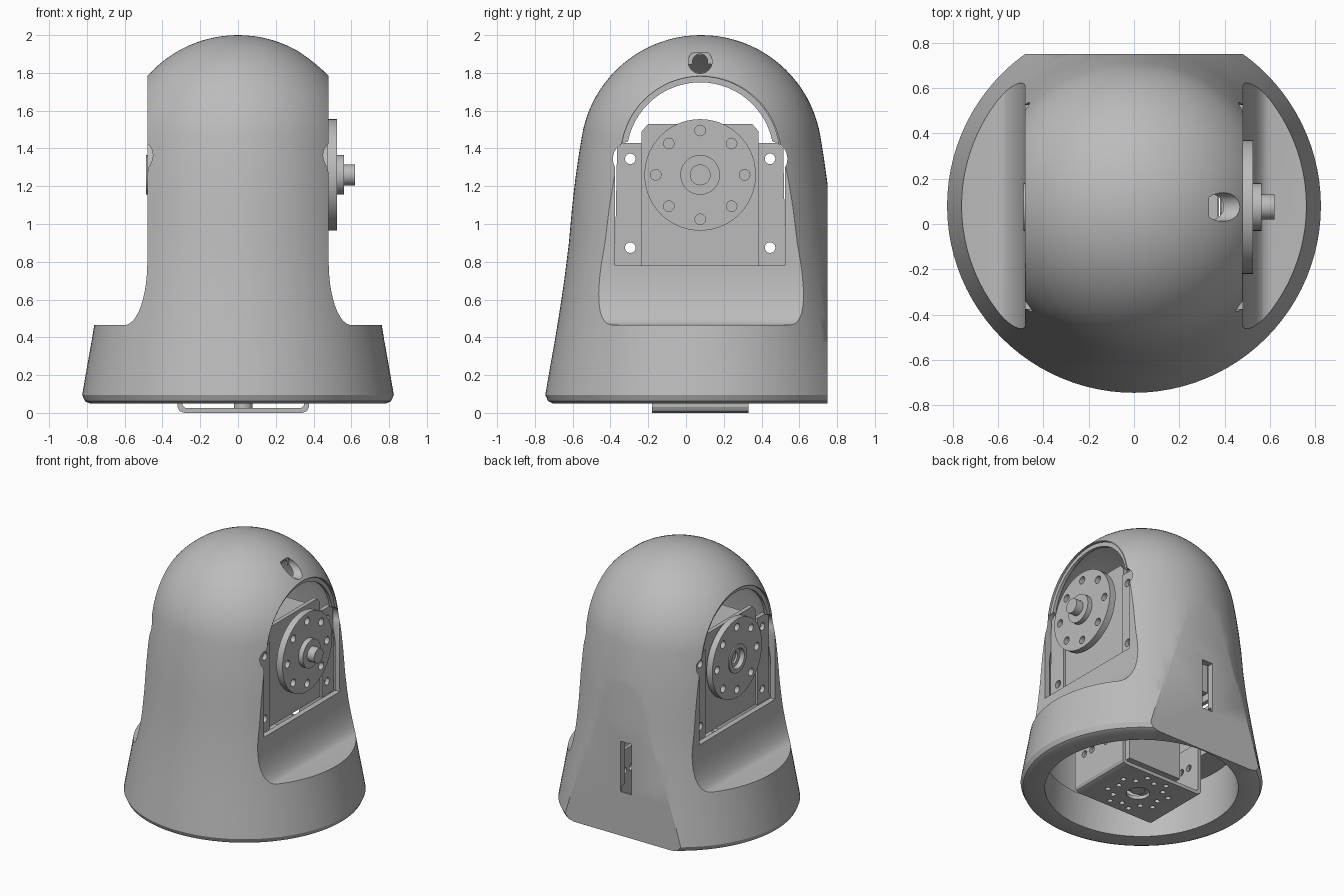
import bpy, bmesh
from math import sin, cos, pi, radians
from mathutils import Matrix

old = bpy.data.objects.get("Cube")
if old:
    bpy.data.objects.remove(old, do_unlink=True)

grey = bpy.data.materials.new("plain grey")
grey.use_nodes = True
GREY = (0.5, 0.5, 0.5, 1)
grey.diffuse_color = GREY
grey.node_tree.nodes["Principled BSDF"].inputs["Base Color"].default_value = GREY

AXIS_Y = 0.08      # vertical axis of the housing
TILT = (0.075, 1.26)  # y, z of the tilt shaft


def finish(name, bm):
    bmesh.ops.recalc_face_normals(bm, faces=bm.faces)
    mesh = bpy.data.meshes.new(name)
    bm.to_mesh(mesh)
    bm.free()
    mesh.materials.append(grey)
    obj = bpy.data.objects.new(name, mesh)
    bpy.context.collection.objects.link(obj)
    return obj


def prism(name, pts, axis, a, b):
    """Extrude a 2D outline along an axis from a to b."""
    place = {"x": lambda u, v, t: (t, u, v),
             "y": lambda u, v, t: (u, t, v),
             "z": lambda u, v, t: (u, v, t)}[axis]
    bm = bmesh.new()
    low = [bm.verts.new(place(u, v, a)) for u, v in pts]
    high = [bm.verts.new(place(u, v, b)) for u, v in pts]
    bm.faces.new(low)
    bm.faces.new(high)
    for i in range(len(pts)):
        j = (i + 1) % len(pts)
        bm.faces.new((low[i], low[j], high[j], high[i]))
    return finish(name, bm)


def circle(cu, cv, r, n=48):
    return [(cu + r * cos(2 * pi * i / n), cv + r * sin(2 * pi * i / n)) for i in range(n)]


def rect(u0, u1, v0, v1):
    return [(u0, v0), (u1, v0), (u1, v1), (u0, v1)]


def revolve(name, profile, steps=96):
    bm = bmesh.new()
    verts = [bm.verts.new((r, AXIS_Y, z)) for r, z in profile]
    edges = [bm.edges.new(p) for p in zip(verts, verts[1:])]
    bmesh.ops.spin(bm, geom=verts + edges, cent=(0, AXIS_Y, 0), axis=(0, 0, 1),
                   angle=2 * pi, steps=steps)
    bmesh.ops.remove_doubles(bm, verts=bm.verts, dist=0.0005)
    return finish(name, bm)


def cut(obj, *tools, mode="DIFFERENCE"):
    """Apply boolean tools in turn and discard them."""
    for tool in tools:
        mod = obj.modifiers.new("cut", "BOOLEAN")
        mod.operation, mod.solver, mod.object = mode, "EXACT", tool
        bpy.context.view_layer.objects.active = obj
        bpy.ops.object.modifier_apply(modifier=mod.name)
        bpy.data.objects.remove(tool, do_unlink=True)
    return obj


def smooth(obj, angle=30):
    bpy.ops.object.select_all(action="DESELECT")
    obj.select_set(True)
    bpy.context.view_layer.objects.active = obj
    bpy.ops.object.shade_smooth_by_angle(angle=radians(angle))


# Housing: flared cone with a round dome
wall = [(0.825, 0.095), (0.80, 0.24), (0.775, 0.38), (0.752, 0.52), (0.725, 0.70),
        (0.70, 0.90), (0.684, 1.08), (0.667, 1.23), (0.65, 1.35)]


def dome(r):
    return [(r * cos(radians(9 + 81 * i / 20)), 1.36 + r * sin(radians(9 + 81 * i / 20)))
            for i in range(20)] + [(0, 1.36 + r)]


housing = revolve("housing", [(0, 0.05), (0.785, 0.05), (0.81, 0.062)] + wall + dome(0.64))

# Inner cavity, kept inside the flat sides
cavity = revolve("cavity", [(0, 0.3), (0.70, 0.3)]
                 + [(r - 0.05, z) for r, z in wall[3:]] + dome(0.59))
cut(cavity, prism("clip", rect(-0.44, 0.44, -1, 0.70), "z", 0, 3), mode="INTERSECT")

# Flat sides sweeping out to a shoulder
for s in (-1, 1):
    sweep = [(0.60 - 0.12 * cos(t * pi / 24), 0.80 - 0.335 * sin(t * pi / 24)) for t in range(13)]
    outline = [(0.48, 2.3)] + sweep + [(1.3, 0.465), (1.3, 2.3)]
    cut(housing, prism("side", [(s * u, v) for u, v in outline], "y", -1.5, 1.5))

# Flat back and hollow inside
cut(housing,
    prism("back", rect(-1.2, 1.2, 0.75, 1.5), "z", -0.5, 2.5),
    cavity,
    prism("base_bore", circle(0, AXIS_Y, 0.66, 96), "z", -0.2, 0.42),
    prism("back_slot", rect(-0.07, 0.02, 0.38, 0.76), "y", 0.6, 1))


# Arched window through both sides, with a stepped lip
def arch(r):
    return [(0.075 + r * cos(pi * i / 32), 1.36 + r * sin(pi * i / 32)) for i in range(33)]


cut(housing,
    prism("arch", arch(0.39) + [(-0.315, 1.0), (0.465, 1.0)], "x", -1, 1),
    prism("window", rect(-0.375, 0.525, 0.78, 1.38), "x", -1, 1))
for s in (-1, 1):
    cut(housing, prism("lip", arch(0.42), "x", s * 0.462, s * 1))
for y in (-0.295, 0.445):
    cut(housing, prism("screw_relief", circle(y, 1.345, 0.092, 32), "x", -1, 1))

# Small round port high on one side of the dome
cut(housing,
    prism("port", circle(0.075, 1.86, 0.063), "x", 0.33, 1),
    prism("port_core", circle(0.075, 1.86, 0.04), "x", 0.25, 0.9))
smooth(housing)

# Tilt frame on both sides: centre plate, screw flanges and drilled disc
for s, side in ((1, "left"), (-1, "right")):
    plate = [(-0.235, 0.78), (0.385, 0.78), (0.385, 1.49), (0.35, 1.53), (-0.20, 1.53), (-0.235, 1.49)]
    prism(side + "_tilt_plate", plate, "x", s * 0.385, s * 0.415)
    for m, end in ((-1, "front"), (1, "back")):
        y = lambda d: 0.075 + m * d
        tab = [(y(0.31), 0.775), (y(0.452), 0.775), (y(0.44), 1.40), (y(0.41), 1.43), (y(0.31), 1.43)]
        flange = prism(f"{side}_{end}_flange", tab, "x", s * 0.40, s * 0.43)
        for z in (0.875, 1.345):
            cut(flange, prism("screw_hole", circle(y(0.37), z, 0.028, 24), "x", s * 0.3, s * 0.6))
    x0, x1 = (0.475, 0.525) if s > 0 else (-0.478, -0.43)
    disc = prism(side + "_disc", circle(*TILT, 0.295, 72), "x", x0, x1)
    for u, v in circle(*TILT, 0.235, 8):
        cut(disc, prism("disc_hole", circle(u, v, 0.028, 24), "x", s * 0.3, s * 0.7))
    if s < 0:
        cut(disc, prism("bore", circle(*TILT, 0.08), "x", -0.3, -0.7))
        ring = prism("right_bearing", circle(*TILT, 0.105), "x", -0.40, -0.487)
        cut(ring, prism("bore", circle(*TILT, 0.075), "x", -0.45, -0.6),
            prism("bore", circle(*TILT, 0.045), "x", -0.42, -0.6))
        smooth(ring)
    smooth(disc)
    smooth(prism(side + "_spacer", circle(*TILT, 0.18), "x", s * 0.38, s * (0.477 if s > 0 else 0.435)))

smooth(prism("left_hub", circle(*TILT, 0.105), "x", 0.52, 0.562))
smooth(prism("left_shaft", circle(*TILT, 0.055), "x", 0.55, 0.62))

# Tilt and pan motors inside
prism("tilt_motor", rect(-0.19, 0.34, 0.82, 1.48), "x", -0.37, 0.37)
prism("pan_motor", rect(-0.2, 0.25, -0.1, 0.25), "z", 0.12, 0.55)

# Folded base bracket with drilled floor
fold = [(-0.32, 0.41), (-0.32, 0.03), (-0.31, 0.01), (-0.285, 0), (0.34, 0), (0.365, 0.01), (0.375, 0.03),
        (0.375, 0.41), (0.35, 0.41), (0.35, 0.04), (0.335, 0.027), (-0.28, 0.027), (-0.295, 0.04), (-0.295, 0.41)]
bracket = prism("base_bracket", fold, "y", -0.18, 0.33)
cut(bracket, prism("centre_hole", circle(0.028, 0.075, 0.08), "z", -0.1, 0.1))
for i in range(16):
    r, a = (0.17, 0.215)[i % 2], 2 * pi * i / 16
    cut(bracket, prism("hole", circle(0.028 + r * cos(a), 0.075 + r * sin(a), 0.019, 16), "z", -0.1, 0.1))
for y in (-0.08, 0.0, 0.15, 0.23):
    cut(bracket, prism("arm_hole", circle(y, 0.25, 0.025, 20), "x", -0.6, 0.6))
smooth(bracket, 25)
smooth(prism("pan_shaft", circle(0.028, 0.075, 0.05), "z", 0.02, 0.13))
